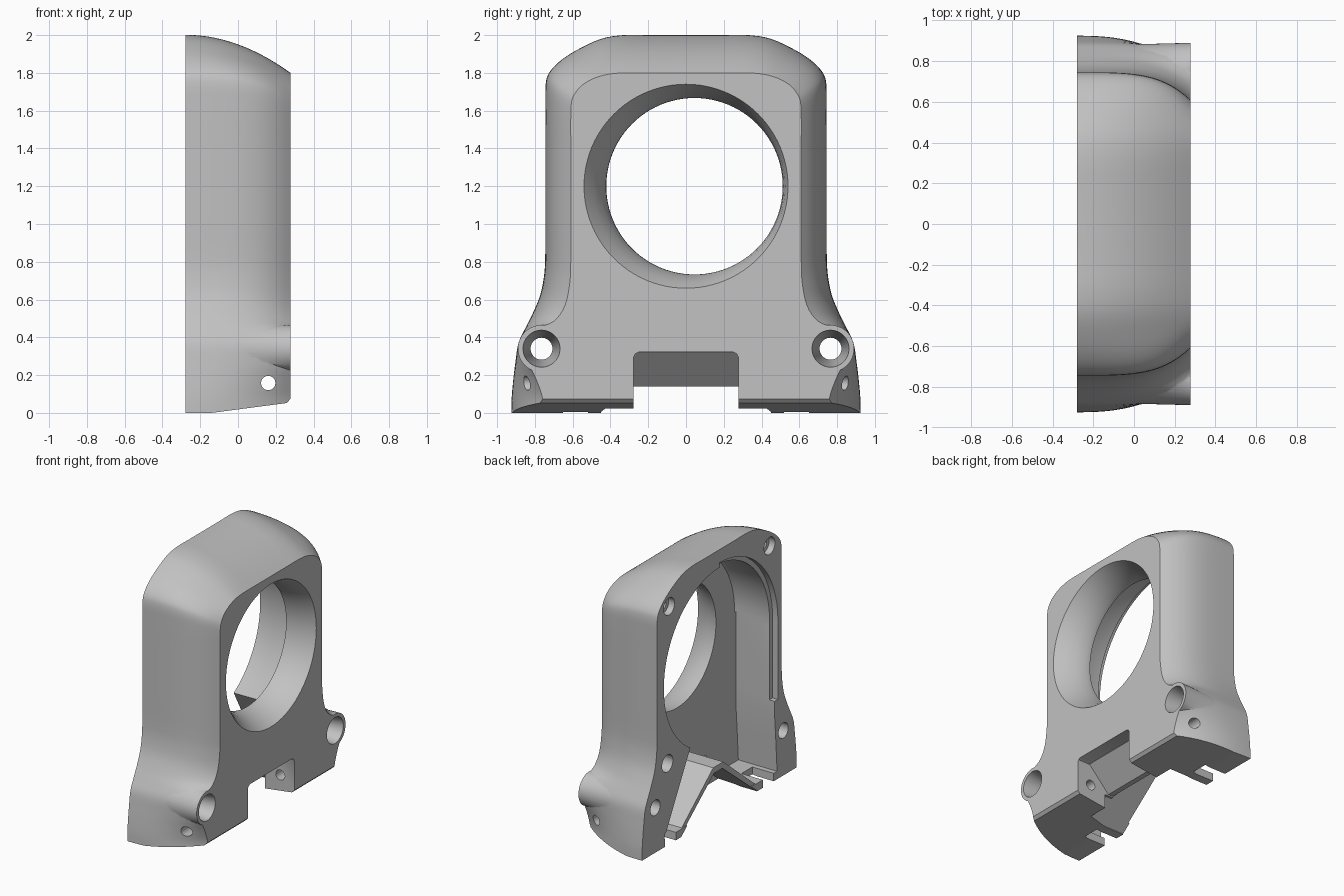
import bpy, bmesh
from math import sin, cos, pi

old = bpy.data.objects.get("Cube")
if old:
    bpy.data.objects.remove(old, do_unlink=True)

grey = bpy.data.materials.new("plain_grey")
grey.use_nodes = True
grey.diffuse_color = (0.54, 0.54, 0.54, 1)
grey.node_tree.nodes["Principled BSDF"].inputs["Base Color"].default_value = (0.54, 0.54, 0.54, 1)


def loft(name, rings):
    """Solid skin through rings of (x, y, z) points, capped at both ends."""
    bm = bmesh.new()
    rows = [[bm.verts.new(p) for p in ring] for ring in rings]
    n = len(rows[0])
    for a, b in zip(rows, rows[1:]):
        for i in range(n):
            j = (i + 1) % n
            bm.faces.new((a[i], a[j], b[j], b[i]))
    bm.faces.new(rows[0][::-1])
    bm.faces.new(rows[-1])
    bmesh.ops.recalc_face_normals(bm, faces=bm.faces)
    mesh = bpy.data.meshes.new(name)
    bm.to_mesh(mesh)
    bm.free()
    mesh.materials.append(grey)
    ob = bpy.data.objects.new(name, mesh)
    bpy.context.collection.objects.link(ob)
    return ob


def circle(x, r, y, z, n=48):
    return [(x, y + r * cos(2 * pi * i / n), z + r * sin(2 * pi * i / n)) for i in range(n)]


def round_bar(name, y, z, *steps, n=48):
    """Turned shape along x; each step is (x, radius)."""
    return loft(name, [circle(x, r, y, z, n) for x, r in steps])


def prism(name, outline, x0, x1):
    return loft(name, [[(x, y, z) for y, z in outline] for x in (x0, x1)])


def side_prism(name, outline, half_width):
    """Outline in x and z, extruded across y."""
    return loft(name, [[(x, y, z) for x, z in outline] for y in (-half_width, half_width)])


def mirrored(pts):
    return pts + [(-y, z) for y, z in reversed(pts)]


def combine(target, other, operation):
    mod = target.modifiers.new(operation, 'BOOLEAN')
    mod.operation, mod.solver, mod.object = operation, 'EXACT', other
    bpy.context.view_layer.update()
    result = bpy.data.meshes.new_from_object(
        target.evaluated_get(bpy.context.evaluated_depsgraph_get()))
    target.modifiers.clear()
    target.data = result
    bpy.data.objects.remove(other, do_unlink=True)


def smooth_path(pts, steps=4):
    out = []
    for i in range(len(pts) - 1):
        p0, p1, p2, p3 = (pts[max(0, min(len(pts) - 1, i + k))] for k in (-1, 0, 1, 2))
        for s in range(steps):
            t = s / steps
            out.append([b + 0.5 * t * (c - a + t * (2 * a - 5 * b + 4 * c - d + t * (3 * (b - c) + d - a)))
                        for a, b, c, d in zip(p0, p1, p2, p3)])
    return out + [list(pts[-1])]


BACK, FRONT, INNER = -0.279, 0.277, 0.045

# Outer shell: rear y, rear z, front y, front z, steepness of the rounding
half = smooth_path([
    (0.925, 0.00, 0.76, 0.00, 2.5),
    (0.923, 0.08, 0.76, 0.08, 2.5),
    (0.915, 0.17, 0.79, 0.17, 2.5),
    (0.903, 0.27, 0.83, 0.26, 2.5),
    (0.887, 0.37, 0.85, 0.36, 2.6),
    (0.85, 0.45, 0.80, 0.44, 3),
    (0.81, 0.53, 0.70, 0.485, 3.3),
    (0.77, 0.63, 0.64, 0.57, 3.7),
    (0.75, 0.74, 0.614, 0.70, 4),
    (0.745, 0.85, 0.61, 0.82, 4),
    (0.745, 1.01, 0.61, 0.99, 4),
    (0.745, 1.25, 0.61, 1.22, 4),
    (0.745, 1.46, 0.61, 1.42, 4),
    (0.745, 1.63, 0.61, 1.57, 4),
    (0.743, 1.74, 0.605, 1.65, 3.8),
    (0.725, 1.80, 0.585, 1.695, 3.3),
    (0.67, 1.86, 0.55, 1.735, 2.7),
    (0.58, 1.92, 0.49, 1.77, 2.2),
    (0.45, 1.98, 0.41, 1.793, 2),
    (0.33, 2.00, 0.32, 1.80, 2),
    (0.20, 2.00, 0.20, 1.80, 2)])
rings = []
STEPS = 18
for k in range(STEPS + 1):
    t = k / STEPS
    x = BACK + t * (FRONT - BACK)
    side = [(x, a + (c - a) * t ** p, b + (d - b) * t ** p) for a, b, c, d, p in half]
    rings.append(side + [(x, -y, z) for x, y, z in reversed(side)])
body = loft("housing_body", rings)

# Bosses at the lower corners
for s in (-1, 1):
    combine(body, round_bar("boss", s * 0.765, 0.34, (-0.1, 0.115), (FRONT, 0.125), n=64), 'UNION')

# Rear hollow: round chamber, then the lower chamber with its slanted side
combine(body, round_bar("round_chamber", 0, 1.2, (-0.4, 0.665), (0.02, 0.66), (INNER, 0.645), n=80), 'DIFFERENCE')
lower = [(-0.66, 1.2), (-0.66, 0.66), (-0.66, 0.5), (-0.675, 0.3), (-0.69, 0.06),
         (0.66, 0.06), (0.35, 0.63), (0.2, 0.9)]
combine(body, prism("lower_chamber", lower, -0.4, INNER), 'DIFFERENCE')

# Shallow seat around one side of the rear opening
seat = [(-0.7 * cos(a * pi / 32), 1.2 + 0.7 * sin(a * pi / 32)) for a in range(17)]
combine(body, prism("rear_seat", seat + [(0, 0.6), (-0.7, 0.6)], -0.4, -0.235), 'DIFFERENCE')

# Large front opening, flaring outward and slightly off centre at its throat
flare = [(0.31, 0.56, -0.01), (FRONT, 0.54, 0), (0.22, 0.509, 0.016),
         (0.15, 0.483, 0.033), (0.08, 0.468, 0.044), (0.05, 0.467, 0.045), (-0.1, 0.467, 0.045)]
combine(body, loft("front_opening", [circle(x, r, y, 1.2, 96) for x, r, y in flare]), 'DIFFERENCE')

# Roof-shaped hood across the lower chamber, open below
combine(body, prism("hood", mirrored([(0.51, 0.0), (0.06, 0.37)]), -0.27, 0.06), 'UNION')
combine(body, prism("hood_hollow", mirrored([(0.45, -0.02), (0.45, 0.005), (0.05, 0.325)]), -0.4, 0.03),
        'DIFFERENCE')

# Front notch with softened upper corners and a ceiling sloping down to the rear
lining = [(0.08, 0.13), (0.08, 0.28), (0.04, 0.24), (-0.04, 0.14), (-0.04, 0.13)]
combine(body, side_prism("notch_lining", lining, 0.3), 'UNION')
notch = mirrored([(0.277, -0.1), (0.277, 0.295), (0.268, 0.313), (0.25, 0.322)])
combine(body, prism("front_notch", notch, 0.17, 0.4), 'DIFFERENCE')
ceiling = [(0.18, -0.1), (0.18, 0.32), (0.17, 0.32), (0.0, 0.14), (-0.06, 0.14), (-0.06, -0.1)]
combine(body, side_prism("sloping_ceiling", ceiling, 0.277), 'DIFFERENCE')

# Slots in the floor beside the hood
for s in (-1, 1):
    combine(body, prism("floor_slot", [(s * 0.52, -0.1), (s * 0.65, -0.1), (s * 0.65, 0.1), (s * 0.52, 0.1)],
                        -0.4, -0.1), 'DIFFERENCE')

# Rising underside and its bevelled front edge
under = [(-0.14, 0), (0.257, 0.052), (0.279, 0.075), (0.4, 0.2), (0.4, -0.2), (-0.14, -0.2)]
combine(body, side_prism("underside_cut", under, 1.2), 'DIFFERENCE')

# Screw holes: through the bosses, into the rear rim, and across the feet
for s in (-1, 1):
    combine(body, round_bar("boss_hole", s * 0.765, 0.34, (-0.4, 0.058), (0.02, 0.058),
                            (FRONT, 0.098), (0.3, 0.102)), 'DIFFERENCE')
    combine(body, round_bar("rim_hole", s * 0.6, 1.8, (-0.4, 0.065), (-0.23, 0.065),
                            (-0.229, 0.035), (-0.13, 0.035), n=32), 'DIFFERENCE')
    cross = [[(0.16 + 0.038 * cos(i * pi / 12), y, 0.158 + 0.038 * sin(i * pi / 12)) for i in range(24)]
             for y in (s * 0.2, s * 1.1)]
    combine(body, loft("foot_hole", cross), 'DIFFERENCE')
combine(body, round_bar("lower_rim_hole", 0.62, 0.62, (-0.4, 0.065), (-0.15, 0.065), n=32), 'DIFFERENCE')

# Smooth shading with crisp edges
bpy.ops.object.select_all(action='DESELECT')
body.select_set(True)
bpy.context.view_layer.objects.active = body
bpy.ops.object.shade_smooth_by_angle(angle=0.6)
